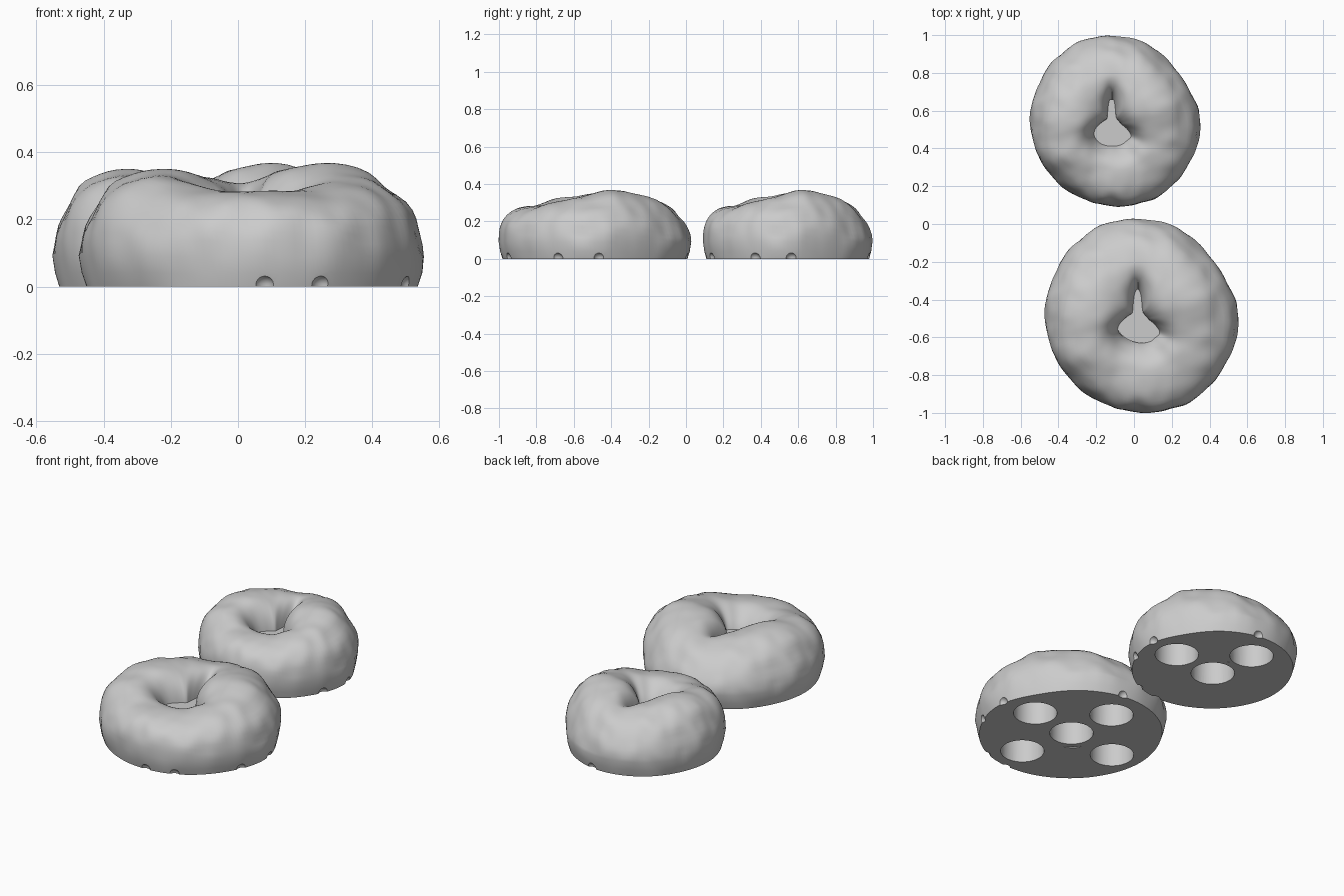
import bpy, bmesh, math
from mathutils import Matrix, Vector, noise

cube = bpy.data.objects.get("Cube")
if cube:
    bpy.data.objects.remove(cube, do_unlink=True)

grey = bpy.data.materials.new("plain grey")
grey.use_nodes = True
grey.diffuse_color = (0.6, 0.6, 0.6, 1)
grey.node_tree.nodes["Principled BSDF"].inputs["Base Color"].default_value = (0.6, 0.6, 0.6, 1)

# Ring controls, evenly spaced counter-clockwise from +x
OUTER = [.535, .51, .525, .538, .53, .505, .49, .475, .475, .49, .51, .52]
INNER = [.06, .05, .045, .045, .05, .075, .15, .08, .05, .045, .05, .06,
         .075, .1, .115, .115, .11, .105, .1, .105, .11, .115, .125, .09]
HEIGHT = [.345, .365, .35, .31, .325, .345, .345, .325, .295, .285, .285, .31]
INNER_ROUND = [.6, .6, .6, 1, .6, .6, .6, .8, 1.1, 1.2, 1.1, .8]
OUTER_ROUND = [1, 1, 1.1, 1.2, 1.1, 1, .9, .8, .7, .65, .7, .85]
RING_CENTRE = Vector((-.02, -.03, 0))
SEGMENTS, STEPS = 144, 28


def around(values, angle):
    """Smooth periodic interpolation of the ring controls."""
    n = len(values)
    f = angle / math.tau * n
    i, t = int(f), f % 1
    a, b, c, d = (values[(i + k) % n] for k in (-1, 0, 1, 2))
    return b + .5 * t * (c - a + t * (2*a - 5*b + 4*c - d + t * (3*(b - c) + d - a)))


def section(angle):
    """Cross-section of the dough, from inner foot over the crest to outer foot."""
    inner, outer, top, soft_in, soft_out = (
        around(v, angle) for v in (INNER, OUTER, HEIGHT, INNER_ROUND, OUTER_ROUND))
    crest, waist = inner + .43 * (outer - inner), .09
    points = [(inner + .01, 0)]
    for k in range(STEPS + 1):
        t = math.pi * (1 - k / STEPS)
        c, s = math.cos(t), abs(math.sin(t))
        reach, soft = (outer - crest, soft_out) if c > 0 else (crest - inner, soft_in)
        points.append((crest + reach * c, waist + (top - waist) * s ** soft))
    return points + [(outer - .008, .04), (outer - .02, 0)]


def new_object(name, bm):
    bmesh.ops.recalc_face_normals(bm, faces=bm.faces)
    mesh = bpy.data.meshes.new(name)
    bm.to_mesh(mesh)
    bm.free()
    obj = bpy.data.objects.new(name, mesh)
    bpy.context.collection.objects.link(obj)
    mesh.materials.append(grey)
    return obj


def cylinder(bm, x, y, radius, low, high):
    bmesh.ops.create_cone(bm, cap_ends=True, segments=48, radius1=radius, radius2=radius,
                          depth=high - low,
                          matrix=Matrix.Translation((x, y, (low + high) / 2)))


def dough(name, scale):
    bm = bmesh.new()
    rings = []
    for s in range(SEGMENTS):
        a = math.tau * s / SEGMENTS
        ring = []
        for r, z in section(a):
            p = RING_CENTRE + Vector((r * math.cos(a), r * math.sin(a), z))
            # Soft hand-shaped lumps, fading out at the hole and the flat base
            lump = noise.noise(p * 7) * .014 + noise.noise(p * 13) * .006
            fade = min(1, max(0, (r - .2) / .15))
            away = Vector((math.cos(a) * fade, math.sin(a) * fade, .6))
            p += away * lump * min(1, z / .1)
            ring.append(bm.verts.new((p.x * scale, p.y * scale, p.z)))
        rings.append(ring)
    n = len(rings[0])
    for s in range(SEGMENTS):
        a, b = rings[s], rings[(s + 1) % SEGMENTS]
        for k in range(n):
            j = (k + 1) % n
            bm.faces.new((a[k], b[k], b[j], a[j]))
    return new_object(name, bm)


def bun(name, centre, scale, sockets):
    body = dough(name, scale)

    # Round post filling the middle hole
    bm = bmesh.new()
    cylinder(bm, sockets[0][0], sockets[0][1], .15, 0, .18)
    post = new_object(name + "_post", bm)

    # Round sockets in the base
    bm = bmesh.new()
    for x, y in sockets:
        cylinder(bm, x, y, .118, -.1, .15)
    socket_cutter = new_object(name + "_socket_cutter", bm)

    # Small dents along the lower rim
    bm = bmesh.new()
    for degrees in (5, 83, 277, 297, 340):
        a = math.radians(degrees)
        r = around(OUTER, a) * scale
        p = (RING_CENTRE * scale) + Vector((r * math.cos(a), r * math.sin(a), 0))
        bmesh.ops.create_icosphere(bm, subdivisions=3, radius=.033,
                                   matrix=Matrix.Translation(p))
    dent_cutter = new_object(name + "_dent_cutter", bm)

    helpers = ((post, 'UNION'), (socket_cutter, 'DIFFERENCE'), (dent_cutter, 'DIFFERENCE'))
    for helper, operation in helpers:
        helper.hide_render = True
        mod = body.modifiers.new(helper.name, 'BOOLEAN')
        mod.object, mod.operation, mod.solver = helper, operation, 'EXACT'
    bpy.context.view_layer.update()
    baked = bpy.data.meshes.new_from_object(
        body.evaluated_get(bpy.context.evaluated_depsgraph_get()))
    body.modifiers.clear()
    body.data = baked
    for helper, _ in helpers:
        bpy.data.objects.remove(helper, do_unlink=True)

    body.location = (*centre, 0)
    bpy.ops.object.select_all(action='DESELECT')
    body.select_set(True)
    bpy.context.view_layer.objects.active = body
    bpy.ops.object.shade_smooth_by_angle(angle=math.radians(40))


bun("large_bun", (.04, -.48), 1,
    [(0, 0), (.29, .04), (-.04, .29), (.08, -.32), (-.32, -.04)])
bun("small_bun", (-.1, .55), .88,
    [(-.03, -.04), (.25, -.01), (-.07, .24)])
